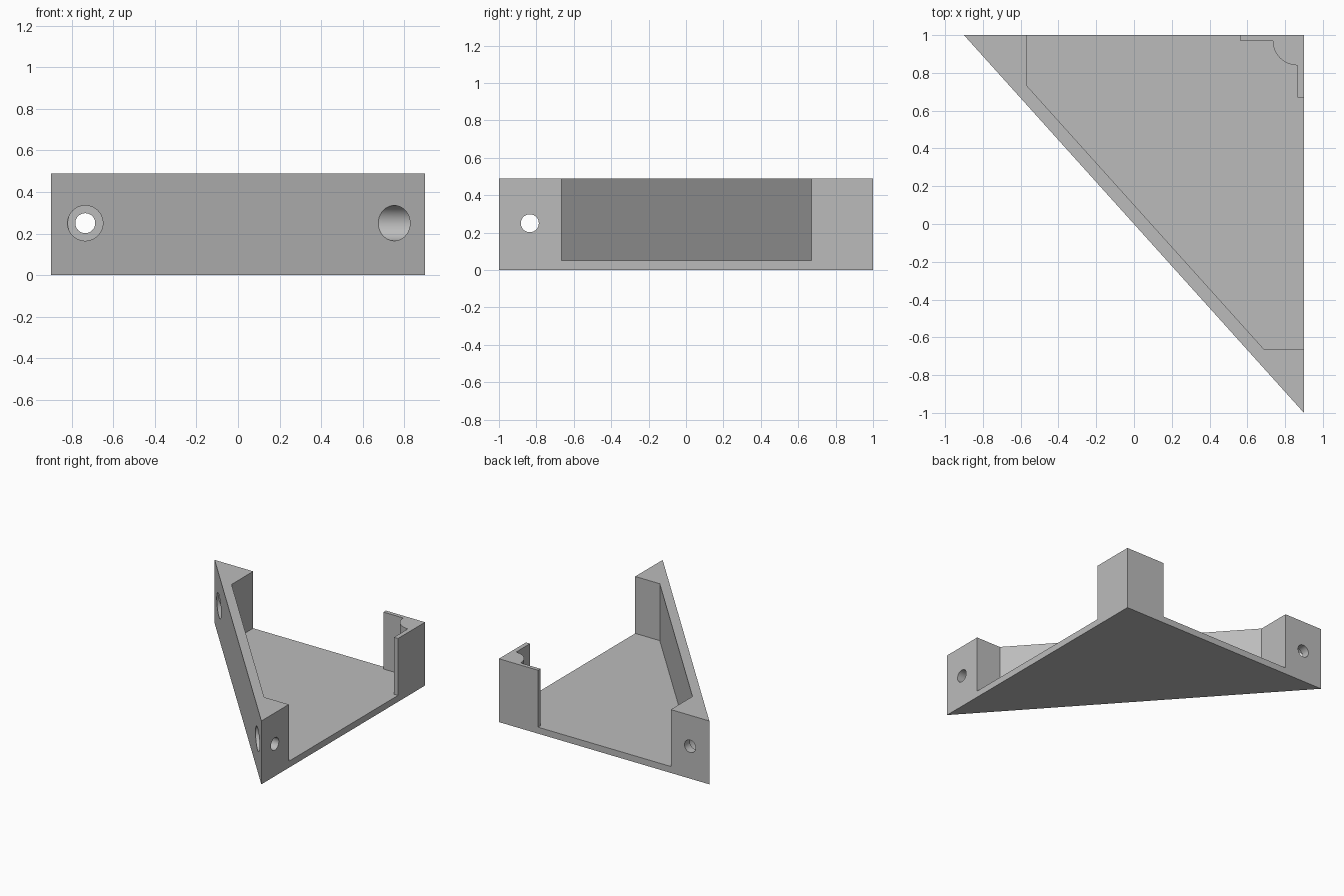
import bpy
import bmesh
from math import pi, cos, sin
from mathutils import Matrix, Vector

if "Cube" in bpy.data.objects:
    bpy.data.objects.remove(bpy.data.objects["Cube"], do_unlink=True)

HEIGHT = 0.49
FLOOR = 0.05
HOLE_Z = 0.25

grey = bpy.data.materials.new("plain grey")
grey.use_nodes = True
colour = (0.5, 0.5, 0.5, 1)
grey.diffuse_color = colour
grey.node_tree.nodes["Principled BSDF"].inputs["Base Color"].default_value = colour


def add_object(name, bm):
    bmesh.ops.recalc_face_normals(bm, faces=bm.faces)
    mesh = bpy.data.meshes.new(name)
    bm.to_mesh(mesh)
    bm.free()
    mesh.materials.append(grey)
    obj = bpy.data.objects.new(name, mesh)
    bpy.context.collection.objects.link(obj)
    return obj


def prism(name, outline, bottom, top):
    """Extrude a plan outline upwards."""
    bm = bmesh.new()
    face = bm.faces.new([bm.verts.new((x, y, bottom)) for x, y in outline])
    result = bmesh.ops.extrude_face_region(bm, geom=[face])
    moved = [v for v in result["geom"] if isinstance(v, bmesh.types.BMVert)]
    bmesh.ops.translate(bm, verts=moved, vec=(0, 0, top - bottom))
    return add_object(name, bm)


def rod(name, start, end, radius):
    """Round cutter between two points."""
    a, b = Vector(start), Vector(end)
    turn = (b - a).to_track_quat("Z", "Y").to_matrix().to_4x4()
    bm = bmesh.new()
    bmesh.ops.create_cone(bm, cap_ends=True, segments=48, radius1=radius,
                          radius2=radius, depth=(b - a).length,
                          matrix=Matrix.Translation((a + b) / 2) @ turn)
    return add_object(name, bm)


def cut(target, cutter):
    cutter.hide_render = True
    mod = target.modifiers.new(cutter.name, "BOOLEAN")
    mod.operation = "DIFFERENCE"
    mod.solver = "EXACT"
    mod.object = cutter
    bpy.context.view_layer.objects.active = target
    bpy.ops.object.modifier_apply(modifier=mod.name)
    bpy.data.objects.remove(cutter, do_unlink=True)


# Solid triangular block
bracket = prism("corner_bracket", [(-0.9, 1), (0.9, -1), (0.9, 1)], 0, HEIGHT)

# Hollow that leaves the floor, long wall, end posts and rounded back corner
steps = 12
angles = [1.5 * pi - 0.5 * pi * i / steps for i in range(steps + 1)]
rounded = [(0.865 + 0.13 * cos(a), 0.97 + 0.13 * sin(a)) for a in angles]
hollow = ([(-0.57, 1.2), (-0.57, 0.735), (0.69, -0.665), (1.2, -0.665),
           (1.2, 0.67), (0.865, 0.67)] + rounded + [(0.565, 0.97), (0.565, 1.2)])
cut(bracket, prism("hollow_cutter", hollow, FLOOR, 0.7))

# Counterbored screw holes through the two end posts
cut(bracket, rod("back_recess", (-0.735, 0.5, HOLE_Z), (-0.735, 0.935, HOLE_Z), 0.085))
cut(bracket, rod("back_hole", (-0.735, 0.9, HOLE_Z), (-0.735, 1.2, HOLE_Z), 0.048))
cut(bracket, rod("side_recess", (0.4, -0.835, HOLE_Z), (0.835, -0.835, HOLE_Z), 0.085))
cut(bracket, rod("side_hole", (0.8, -0.835, HOLE_Z), (1.2, -0.835, HOLE_Z), 0.048))

# Smooth the round surfaces only
bpy.ops.object.select_all(action="DESELECT")
bracket.select_set(True)
bpy.context.view_layer.objects.active = bracket
bpy.ops.object.shade_smooth_by_angle(angle=pi / 6)
